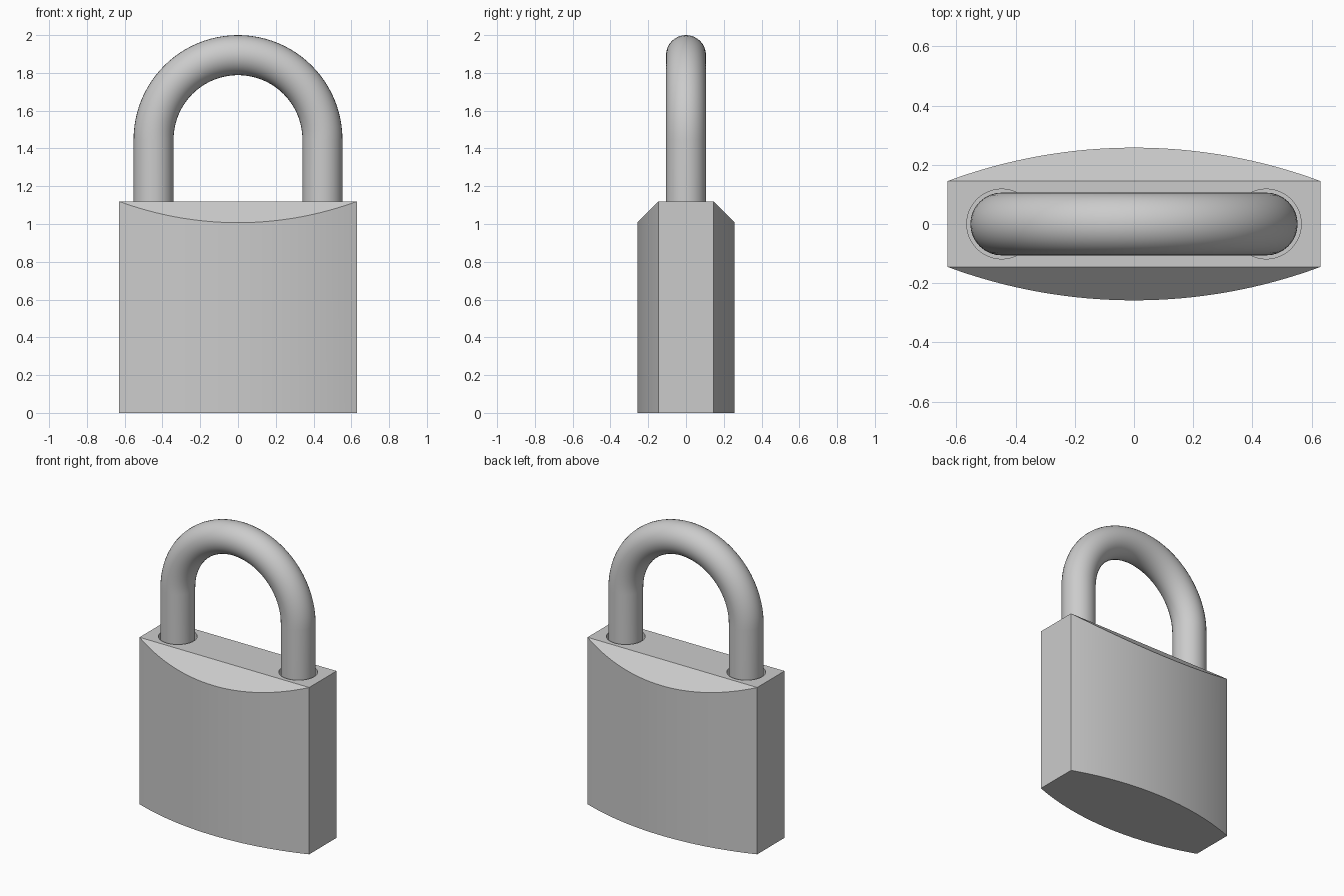
import bpy, bmesh, math

if "Cube" in bpy.data.objects:
    bpy.data.objects.remove(bpy.data.objects["Cube"])

HALF_W, END_Y, MID_Y, TOP = 0.63, 0.145, 0.258, 1.12
LEG_X, TUBE_R, HOLE_R, ARC_Z = 0.447, 0.106, 0.118, 1.447
HOLE_FLOOR = 0.98

metal = bpy.data.materials.new("grey_metal")
metal.diffuse_color = (0.6, 0.6, 0.6, 1)
metal.use_nodes = True
metal.node_tree.nodes["Principled BSDF"].inputs["Base Color"].default_value = metal.diffuse_color


def make_object(name, bm):
    bmesh.ops.recalc_face_normals(bm, faces=bm.faces)
    mesh = bpy.data.meshes.new(name)
    bm.to_mesh(mesh)
    bm.free()
    mesh.materials.append(metal)
    obj = bpy.data.objects.new(name, mesh)
    bpy.context.collection.objects.link(obj)
    return obj


def smooth(obj):
    bpy.ops.object.select_all(action='DESELECT')
    obj.select_set(True)
    bpy.context.view_layer.objects.active = obj
    bpy.ops.object.shade_smooth_by_angle(angle=math.radians(30))


# Body: bowed front and back, with 45 degree slopes up to a flat top strip
sag = MID_Y - END_Y
radius = (HALF_W ** 2 + sag ** 2) / (2 * sag)
span = math.asin(HALF_W / radius)
N = 32
bow = []
for i in range(N + 1):
    a = -span + 2 * span * i / N
    bow.append((radius * math.sin(a), MID_Y - radius * (1 - math.cos(a))))
outline = [(x, -y) for x, y in bow] + [(x, y) for x, y in reversed(bow)]

bm = bmesh.new()
low = [bm.verts.new((x, y, 0)) for x, y in outline]
high = [bm.verts.new((x, y, TOP - (abs(y) - END_Y))) for x, y in outline]
count = len(outline)
for i in range(count):
    j = (i + 1) % count
    bm.faces.new((low[i], low[j], high[j], high[i]))
bm.faces.new(low)
bm.faces.new(high[:N + 1])
bm.faces.new(high[N + 1:])
bm.faces.new((high[0], high[N], high[N + 1], high[-1]))
body = make_object("lock_body", bm)

# Round sockets for the shackle legs
for side in (-1, 1):
    bm = bmesh.new()
    bmesh.ops.create_cone(bm, cap_ends=True, segments=48, radius1=HOLE_R,
                          radius2=HOLE_R, depth=0.4)
    bmesh.ops.translate(bm, verts=bm.verts,
                        vec=(side * LEG_X, 0, HOLE_FLOOR + 0.2))
    cutter = make_object("socket_cutter", bm)
    cutter.hide_render = True
    mod = body.modifiers.new("socket", 'BOOLEAN')
    mod.operation = 'DIFFERENCE'
    mod.solver = 'EXACT'
    mod.object = cutter
    bpy.context.view_layer.objects.active = body
    bpy.ops.object.modifier_apply(modifier=mod.name)
    bpy.data.objects.remove(cutter)
smooth(body)

# Shackle: round bar swept up one leg, over a half circle and down the other
ARC, SIDES = 48, 32
stations = [(LEG_X, HOLE_FLOOR, 0)]
for i in range(ARC + 1):
    a = math.pi * i / ARC
    stations.append((LEG_X * math.cos(a), ARC_Z + LEG_X * math.sin(a), a))
stations.append((-LEG_X, HOLE_FLOOR, math.pi))

bm = bmesh.new()
rings = []
for x, z, a in stations:
    ring = []
    for k in range(SIDES):
        t = 2 * math.pi * k / SIDES
        out = TUBE_R * math.cos(t)
        ring.append(bm.verts.new((x + out * math.cos(a), TUBE_R * math.sin(t),
                                  z + out * math.sin(a))))
    rings.append(ring)
for r0, r1 in zip(rings, rings[1:]):
    for k in range(SIDES):
        m = (k + 1) % SIDES
        bm.faces.new((r0[k], r0[m], r1[m], r1[k]))
bm.faces.new(rings[0])
bm.faces.new(rings[-1])
smooth(make_object("shackle", bm))
